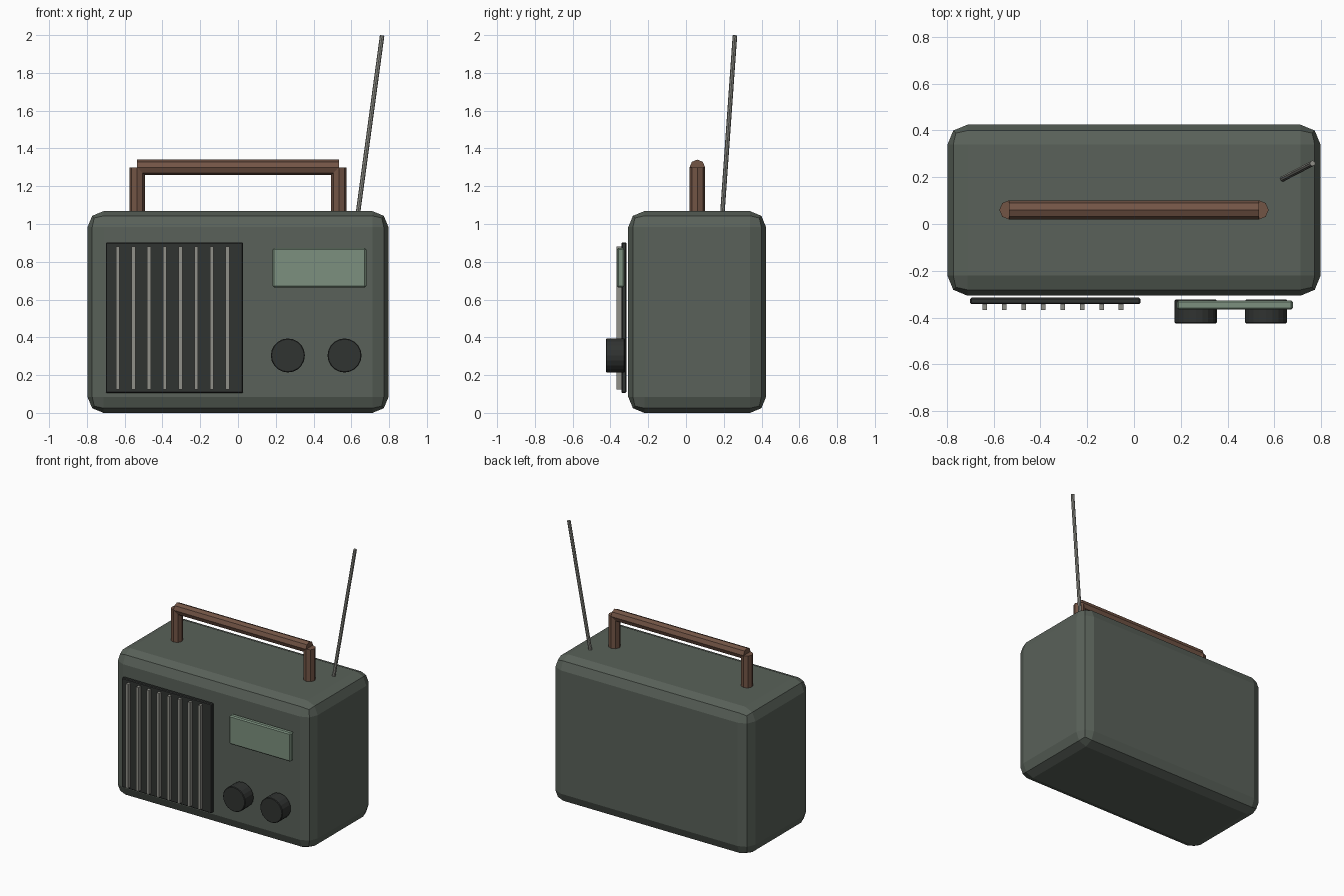
import bpy, bmesh
from mathutils import Vector, Matrix

if "Cube" in bpy.data.objects:
    bpy.data.objects.remove(bpy.data.objects["Cube"])


def material(name, rgb):
    m = bpy.data.materials.new(name)
    m.diffuse_color = (*rgb, 1)
    m.use_nodes = True
    m.node_tree.nodes["Principled BSDF"].inputs["Base Color"].default_value = m.diffuse_color
    return m


SHELL = material("olive_shell", (0.10, 0.12, 0.10))
DARK = material("dark_plastic", (0.03, 0.033, 0.031))
GLASS = material("green_glass", (0.20, 0.28, 0.21))
WOOD = material("brown_grip", (0.17, 0.09, 0.06))
METAL = material("metal", (0.28, 0.28, 0.25))


def finish(name, bm, mat, bevel, segments):
    mesh = bpy.data.meshes.new(name)
    bm.to_mesh(mesh)
    bm.free()
    mesh.materials.append(mat)
    ob = bpy.data.objects.new(name, mesh)
    bpy.context.collection.objects.link(ob)
    if bevel:
        mod = ob.modifiers.new("Bevel", "BEVEL")
        mod.width, mod.segments = bevel, segments
        mod.limit_method = "ANGLE"
    return ob


def box(name, lo, hi, mat, bevel=0, segments=1):
    lo, hi = Vector(lo), Vector(hi)
    bm = bmesh.new()
    bmesh.ops.create_cube(bm, size=1, matrix=Matrix.Translation((lo + hi) / 2)
                          @ Matrix.Diagonal((*(hi - lo), 1)))
    return finish(name, bm, mat, bevel, segments)


def rod(name, a, b, radius, sides, mat, bevel=0):
    a, b = Vector(a), Vector(b)
    turn = Vector((0, 0, 1)).rotation_difference(b - a).to_matrix().to_4x4()
    bm = bmesh.new()
    bmesh.ops.create_cone(bm, cap_ends=True, segments=sides, radius1=radius,
                          radius2=radius, depth=(b - a).length,
                          matrix=Matrix.Translation((a + b) / 2) @ turn)
    return finish(name, bm, mat, bevel, 1)


# Rounded case
box("case", (-0.797, -0.306, 0), (0.797, 0.424, 1.068), SHELL, 0.085, 2)

# Speaker panel with eight upright slats
box("speaker_panel", (-0.70, -0.342, 0.106), (0.027, -0.315, 0.902), DARK, 0.005)
for i in range(8):
    x = -0.637 + i * 0.0831
    box(f"speaker_slat_{i + 1}", (x - 0.01, -0.368, 0.124),
        (x + 0.01, -0.342, 0.882), METAL)

# Tuning display
box("display", (0.183, -0.366, 0.664), (0.679, -0.326, 0.873), GLASS, 0.008)

# Two knobs
for side, x in (("left", 0.264), ("right", 0.564)):
    rod(f"{side}_knob", (x, -0.323, 0.304), (x, -0.424, 0.304), 0.09, 20, DARK, 0.004)

# Carrying handle
for side, x in (("left", -0.534), ("right", 0.534)):
    rod(f"{side}_handle_post", (x, 0.06, 1.05), (x, 0.06, 1.30), 0.041, 8, WOOD)
rod("handle_grip", (-0.534, 0.06, 1.30), (0.534, 0.06, 1.30), 0.041, 8, WOOD)

# Leaning antenna
rod("antenna", (0.634, 0.192, 1.05), (0.763, 0.259, 1.998), 0.012, 8, METAL)
